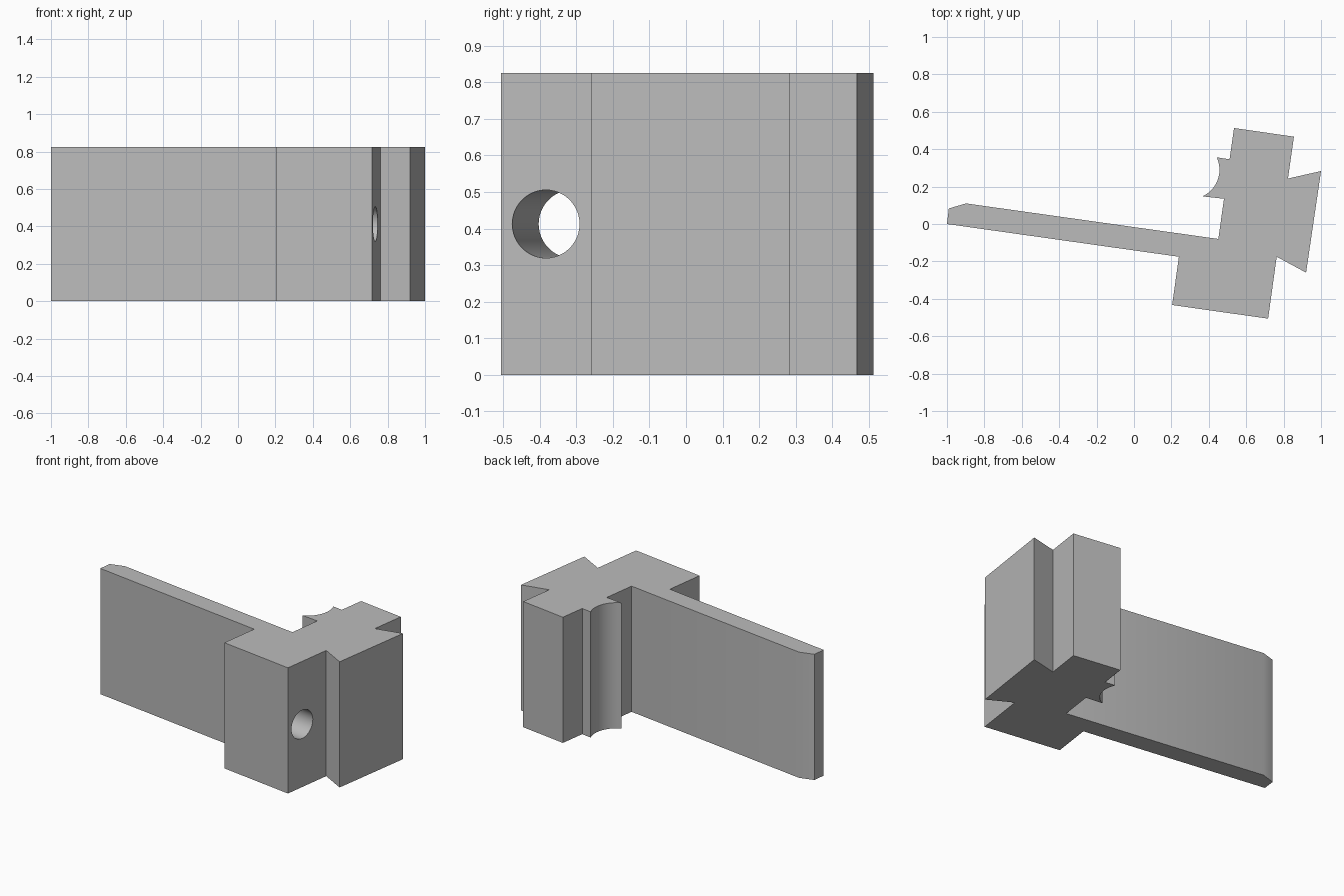
import bpy, bmesh
from math import sin, cos, pi, radians, atan2
from mathutils import Vector, Matrix

if "Cube" in bpy.data.objects:
    bpy.data.objects.remove(bpy.data.objects["Cube"], do_unlink=True)

HEIGHT = 0.825
TILT = atan2(-0.141, 1)

grey = bpy.data.materials.new("plain grey")
grey.use_nodes = True
colour = (0.5, 0.5, 0.5, 1)
grey.diffuse_color = colour
grey.node_tree.nodes["Principled BSDF"].inputs["Base Color"].default_value = colour


def make_object(name, bm):
    bmesh.ops.recalc_face_normals(bm, faces=bm.faces)
    mesh = bpy.data.meshes.new(name)
    bm.to_mesh(mesh)
    bm.free()
    mesh.materials.append(grey)
    obj = bpy.data.objects.new(name, mesh)
    bpy.context.collection.objects.link(obj)
    return obj


# Concave groove beside the arm
def groove(centre, radius, start, end, steps=14):
    angles = [radians(start + (end - start) * i / steps) for i in range(steps + 1)]
    return [(centre[0] + radius * cos(a), centre[1] + radius * sin(a)) for a in angles]


# Outline: arm underside, clamp block, dovetail, upper block, groove, arm top
outline = [(-1, 0), (0.24, -0.175), (0.204, -0.433), (0.717, -0.506),
           (0.763, -0.175), (0.92, -0.26), (1, 0.283), (0.823, 0.243),
           (0.855, 0.467), (0.535, 0.513), (0.511, 0.346)]
outline += groove((0.30, 0.29), 0.157, 25, -65)
outline += [(0.481, 0.135), (0.451, -0.08), (-0.898, 0.11), (-0.99, 0.083)]

bm = bmesh.new()
base = bm.faces.new([bm.verts.new((x, y, 0)) for x, y in outline])
extruded = bmesh.ops.extrude_face_region(bm, geom=[base], use_keep_orig=True)
top = [v for v in extruded["geom"] if isinstance(v, bmesh.types.BMVert)]
bmesh.ops.translate(bm, verts=top, vec=(0, 0, HEIGHT))
bracket = make_object("bracket", bm)

# Round hole through the clamp block
bm = bmesh.new()
axis = Vector((cos(TILT), sin(TILT), 0))
middle = Vector((0.733, -0.383, HEIGHT / 2)) - axis * 0.26
place = (Matrix.Translation(middle) @ Matrix.Rotation(TILT, 4, "Z")
         @ Matrix.Rotation(pi / 2, 4, "Y"))
bmesh.ops.create_cone(bm, cap_ends=True, segments=48, radius1=0.093,
                      radius2=0.093, depth=0.8, matrix=place)
cutter = make_object("hole_cutter", bm)
cutter.hide_render = True
cutter.hide_set(True)

cut = bracket.modifiers.new("bolt hole", "BOOLEAN")
cut.operation = "DIFFERENCE"
cut.solver = "EXACT"
cut.object = cutter

# Smooth the curved walls, keep the corners sharp
bpy.ops.object.select_all(action="DESELECT")
bpy.context.view_layer.objects.active = bracket
bracket.select_set(True)
bpy.ops.object.modifier_apply(modifier=cut.name)
bpy.data.objects.remove(cutter, do_unlink=True)
bpy.ops.object.shade_smooth_by_angle(angle=radians(30))
